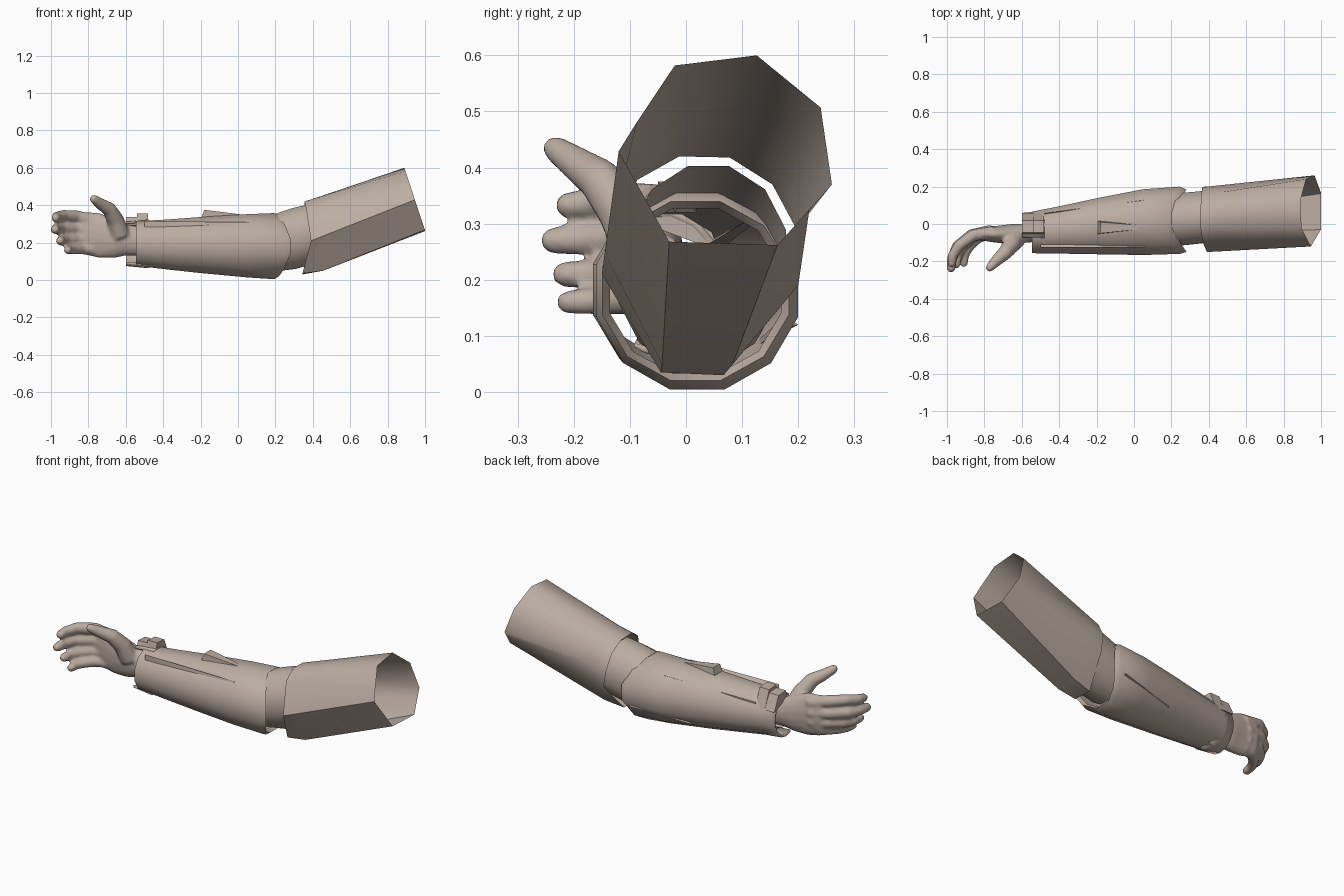
import bpy, bmesh, math
from mathutils import Vector

if "Cube" in bpy.data.objects:
    bpy.data.objects.remove(bpy.data.objects["Cube"])

mat = bpy.data.materials.new("warm_taupe")
mat.diffuse_color = (0.50, 0.42, 0.36, 1)
mat.use_nodes = True
mat.node_tree.nodes["Principled BSDF"].inputs["Base Color"].default_value = mat.diffuse_color


def finish(name, bm, angle=40):
    """Turn a bmesh into a shaded object."""
    bmesh.ops.recalc_face_normals(bm, faces=bm.faces)
    me = bpy.data.meshes.new(name)
    bm.to_mesh(me)
    bm.free()
    me.materials.append(mat)
    ob = bpy.data.objects.new(name, me)
    bpy.context.collection.objects.link(ob)
    bpy.ops.object.select_all(action='DESELECT')
    ob.select_set(True)
    bpy.context.view_layer.objects.active = ob
    bpy.ops.object.shade_smooth_by_angle(angle=math.radians(angle))
    return ob


def loft(bm, rings, caps=False, closed=True):
    """Skin a list of equal-length point rings."""
    vs = [[bm.verts.new(p) for p in r] for r in rings]
    n = len(vs[0])
    for a, b in zip(vs, vs[1:]):
        for i in range(n if closed else n - 1):
            j = (i + 1) % n
            bm.faces.new((a[i], a[j], b[j], b[i]))
    if caps:
        bm.faces.new(vs[0])
        bm.faces.new(vs[-1])


def ellipse(x, cy, cz, ry, rz, n=12, bow=0.0, lean=0.0):
    """Cross-section ring; bow pulls top and bottom back, lean tilts it."""
    pts = []
    for i in range(n):
        a = 2 * math.pi * (i + 0.5) / n
        s = math.sin(a)
        pts.append((x - bow * s * s - lean * s, cy + ry * math.cos(a), cz + rz * s))
    return pts


def hull(name, pts):
    bm = bmesh.new()
    for p in pts:
        bm.verts.new(p)
    bmesh.ops.convex_hull(bm, input=bm.verts)
    return finish(name, bm, 25)


# Upper arm sleeve: open faceted tube with a flared elbow point
near = [(.355, -.012, .42), (.355, .078, .418), (.36, .154, .37), (.365, .197, .29),
        (.38, .20, .19), (.345, .067, .03), (.345, -.045, .035), (.39, -.15, .21),
        (.365, -.087, .378)]
far_yz = [(-.02, .582), (.126, .60), (.24, .507), (.26, .37), (.22, .326),
          (.163, .262), (-.03, .268), (-.12, .429), (-.087, .482)]
far = [(1 - (z - .265) * .33, y, z) for y, z in far_yz]
mid = [Vector(a).lerp(Vector(b), .17) for a, b in zip(near, far)]
for i in (5, 6):
    mid[i].z = .05
bm = bmesh.new()
loft(bm, [near, mid, far])
finish("upper_arm_sleeve", bm, 45)

# Elbow joint tube
bm = bmesh.new()
loft(bm, [ellipse(.20, .02, .20, .145, .16),
          ellipse(.30, .03, .222, .145, .168, lean=.01),
          ellipse(.40, .04, .248, .143, .16, lean=.03)])
finish("elbow_joint", bm)

# Forearm shell with a bowed, turned-in rim at the elbow
bm = bmesh.new()
loft(bm, [ellipse(-.545, -.045, .195, .115, .123),
          ellipse(-.38, -.03, .19, .133, .138),
          ellipse(-.20, -.012, .187, .155, .155),
          ellipse(.05, .01, .183, .182, .175),
          ellipse(.25, .02, .181, .186, .183, bow=.06),
          ellipse(.285, .017, .18, .172, .165, bow=.07),
          ellipse(.26, .017, .18, .158, .152, bow=.07)])
finish("forearm_shell", bm)

# Tapered seam ridges: wide at one end, fading into the forearm
ridges = {"front_seam": ((-.5, -.115, .285), (.06, -.12, .303), (0, -.012, .03)),
          "back_seam": ((-.48, .045, .255), (.05, .125, .31), (0, .012, .022)),
          "elbow_seam": ((.22, .175, .125), (-.12, .125, .085), (0, .025, -.005))}
for name, (a, b, up) in ridges.items():
    a, b, up = Vector(a), Vector(b), Vector(up)
    side = Vector((0, up.z, -up.y)).normalized() * .012
    hull(name, [a + side, a - side, a + up, b + side * .4, b - side * .4, b + up * .2])

# Raised tab on top of the forearm
hull("forearm_tab", [(-.20, -.055, .32), (-.20, .02, .32), (-.18, -.05, .375),
                     (-.18, .01, .375), (.02, -.03, .35), (.02, -.005, .35), (.0, -.02, .32)])

# Wrist cuff: band round the top, back and bottom, open at the front
bm = bmesh.new()
rings = []
for x, grow in ((-.60, 0), (-.48, .012)):
    ring = []
    for i in range(10):
        a = math.radians(105 - 220 * i / 9)
        ring.append((x, -.045 + (.105 + grow) * math.cos(a), .195 + (.12 + grow) * math.sin(a)))
    rings.append(ring)
loft(bm, rings, closed=False)
cuff = finish("wrist_cuff", bm)
mod = cuff.modifiers.new("thickness", 'SOLIDIFY')
mod.thickness = .012

# Clasp block on top of the cuff, stepped in two
for name, x0, x1, top in (("clasp_front", -.60, -.53, .338), ("clasp_back", -.54, -.48, .355)):
    hull(name, [(x, y, z) for x in (x0, x1)
                for y, z in ((-.06, .295), (-.045, top), (.02, top - .005), (.06, .25))])

# Hand: palm, fingers and thumb fused into one smooth skin
bm = bmesh.new()
loft(bm, [ellipse(-.50, -.045, .205, .05, .075, 16),
          ellipse(-.60, -.05, .215, .052, .085, 16),
          ellipse(-.66, -.055, .222, .055, .105, 16),
          ellipse(-.74, -.055, .238, .045, .122, 16),
          ellipse(-.82, -.052, .25, .036, .115, 16),
          ellipse(-.85, -.06, .252, .022, .10, 16)], caps=True)


def digit(path, r0, r1):
    """Tapered round-tipped tube along a path."""
    pts = [Vector(p) for p in path]
    end = (pts[-1] - pts[-2]).normalized()
    pts += [pts[-1] + end * r1 * .6, pts[-1] + end * r1 * .95]
    k = len(path) - 1
    radii = [r0 + (r1 - r0) * i / k for i in range(k + 1)] + [r1 * .8, r1 * .35]
    rings = []
    for i, p in enumerate(pts):
        d = (pts[min(i + 1, len(pts) - 1)] - pts[max(i - 1, 0)]).normalized()
        u = d.cross(Vector((0, 0, 1))).normalized()
        v = d.cross(u)
        rings.append([p + radii[i] * (u * math.cos(t * math.pi / 5) + v * math.sin(t * math.pi / 5))
                      for t in range(10)])
    loft(bm, rings, caps=True)


digit([(-.75, -.045, .31), (-.86, -.06, .34), (-.935, -.115, .346), (-.97, -.17, .338),
       (-.975, -.21, .333)], .036, .024)
digit([(-.76, -.04, .26), (-.87, -.06, .275), (-.945, -.12, .276), (-.972, -.18, .272),
       (-.978, -.235, .27)], .037, .025)
digit([(-.76, -.04, .21), (-.86, -.065, .217), (-.92, -.12, .213), (-.945, -.17, .21),
       (-.95, -.215, .21)], .035, .024)
digit([(-.75, -.05, .165), (-.83, -.07, .166), (-.88, -.12, .164), (-.905, -.165, .162),
       (-.91, -.21, .16)], .033, .022)
digit([(-.63, -.075, .24), (-.655, -.11, .32), (-.69, -.155, .38), (-.735, -.195, .407),
       (-.77, -.232, .433)], .055, .024)
hand = finish("hand", bm, 180)
mod = hand.modifiers.new("fuse", 'REMESH')
mod.mode = 'VOXEL'
mod.voxel_size = .009
mod.use_smooth_shade = True
mod = hand.modifiers.new("relax", 'SMOOTH')
mod.iterations = 4
